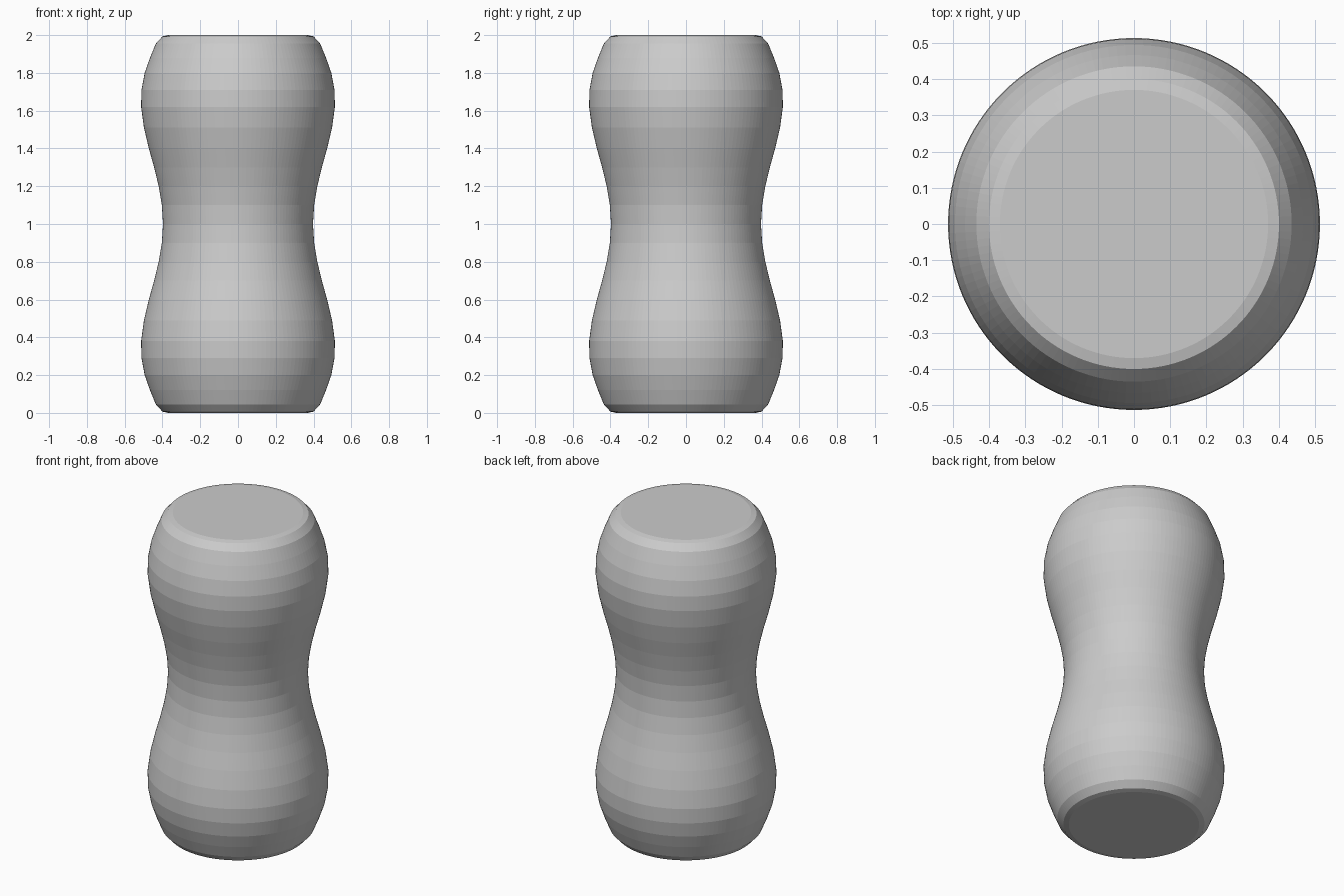
import bpy, bmesh
from math import sin, cos, pi

if "Cube" in bpy.data.objects:
    bpy.data.objects.remove(bpy.data.objects["Cube"])

SIDES = 128
# lower half of the profile (radius, z), mirrored about the waist
half = [(0.37, 0.0), (0.40, 0.007), (0.435, 0.045), (0.466, 0.12), (0.494, 0.20),
        (0.511, 0.29), (0.513, 0.38), (0.498, 0.49), (0.472, 0.60), (0.444, 0.70),
        (0.420, 0.80), (0.403, 0.90), (0.397, 1.0)]
profile = half + [(r, 2 - z) for r, z in reversed(half[:-1])]

# revolve the profile into stacked flat bands
bm = bmesh.new()
rings = [[bm.verts.new((r * cos(2 * pi * i / SIDES), r * sin(2 * pi * i / SIDES), z))
          for i in range(SIDES)] for r, z in profile]
for a, b in zip(rings, rings[1:]):
    for i in range(SIDES):
        j = (i + 1) % SIDES
        bm.faces.new((a[i], a[j], b[j], b[i]))

# flat end caps
bm.faces.new(rings[0][::-1])
bm.faces.new(rings[-1])

mesh = bpy.data.meshes.new("waisted_body")
bm.to_mesh(mesh)
bm.free()
body = bpy.data.objects.new("waisted_body", mesh)
bpy.context.collection.objects.link(body)
